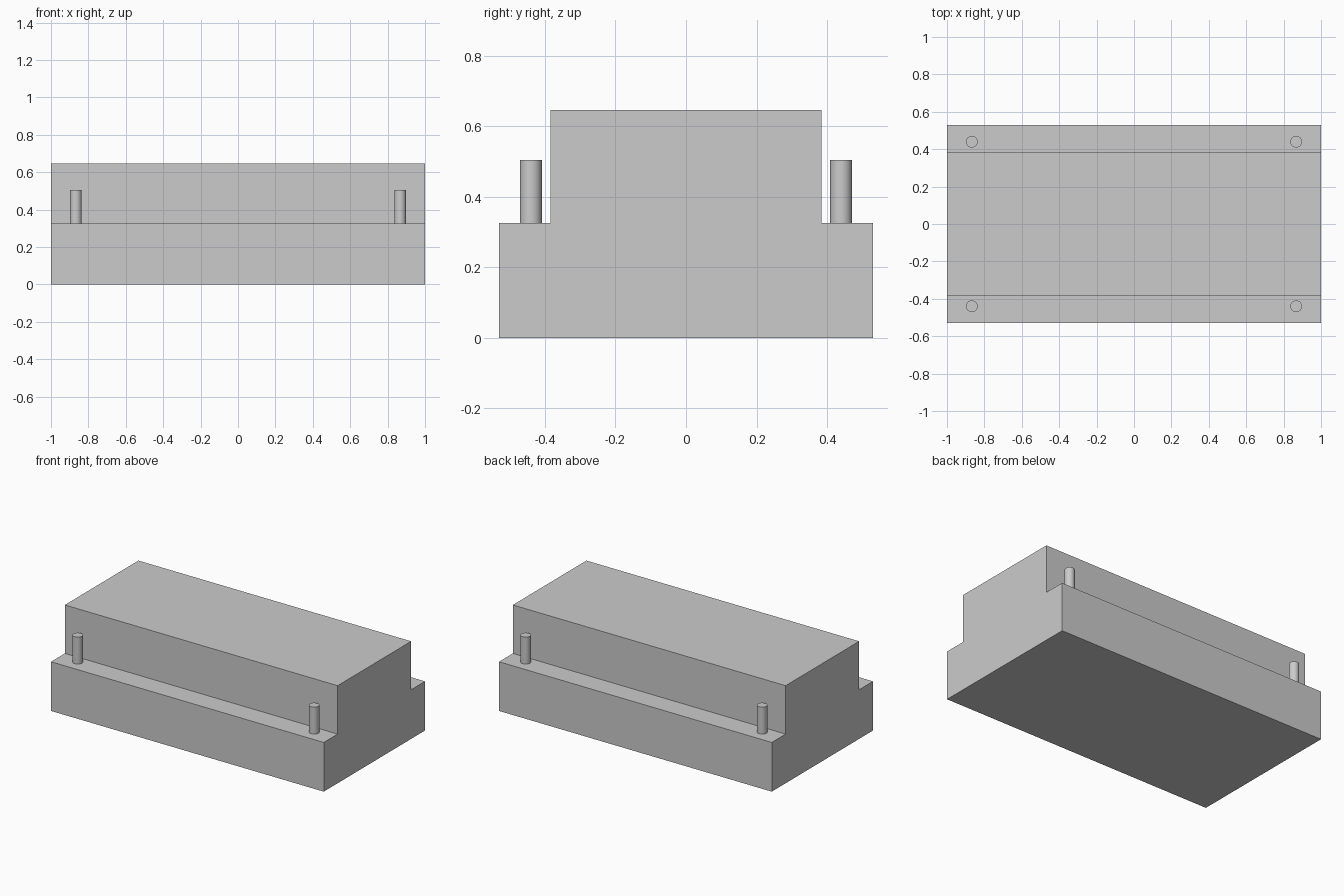
import bpy
import bmesh

cube = bpy.data.objects.get("Cube")
if cube:
    bpy.data.objects.remove(cube, do_unlink=True)

# Single plain grey
grey = bpy.data.materials.new("light_grey")
grey.use_nodes = True
colour = (0.6, 0.6, 0.6, 1)
grey.diffuse_color = colour
grey.node_tree.nodes["Principled BSDF"].inputs["Base Color"].default_value = colour

HALF_LENGTH = 1.0
BASE_Y, TOP_Y = 0.53, 0.385
STEP_Z, TOP_Z = 0.326, 0.647
PIN_X, PIN_Y, PIN_R, PIN_TOP = 0.867, 0.44, 0.031, 0.505


def stepped_block():
    """Extrude the stepped end profile along the length."""
    half = [(BASE_Y, 0), (BASE_Y, STEP_Z), (TOP_Y, STEP_Z), (TOP_Y, TOP_Z)]
    profile = half + [(-y, z) for y, z in reversed(half)]
    bm = bmesh.new()
    end = bm.faces.new([bm.verts.new((-HALF_LENGTH, y, z)) for y, z in profile])
    side = bmesh.ops.extrude_face_region(bm, geom=[end])
    verts = [g for g in side["geom"] if isinstance(g, bmesh.types.BMVert)]
    bmesh.ops.translate(bm, verts=verts, vec=(2 * HALF_LENGTH, 0, 0))
    bmesh.ops.recalc_face_normals(bm, faces=bm.faces)
    mesh = bpy.data.meshes.new("stepped_block")
    bm.to_mesh(mesh)
    bm.free()
    mesh.materials.append(grey)
    bpy.context.collection.objects.link(bpy.data.objects.new("stepped_block", mesh))


def pin(name, x, y):
    """Upright round pin standing on a ledge."""
    bpy.ops.mesh.primitive_cylinder_add(
        vertices=48, radius=PIN_R, depth=PIN_TOP - STEP_Z,
        location=(x, y, (PIN_TOP + STEP_Z) / 2))
    obj = bpy.context.object
    obj.name = name
    obj.data.materials.append(grey)
    bpy.ops.object.shade_smooth_by_angle()


stepped_block()

# One pin near each end of both ledges
for depth_name, sy in (("front", -1), ("back", 1)):
    for side_name, sx in (("left", 1), ("right", -1)):
        pin(f"{depth_name}_{side_name}_pin", sx * PIN_X, sy * PIN_Y)
